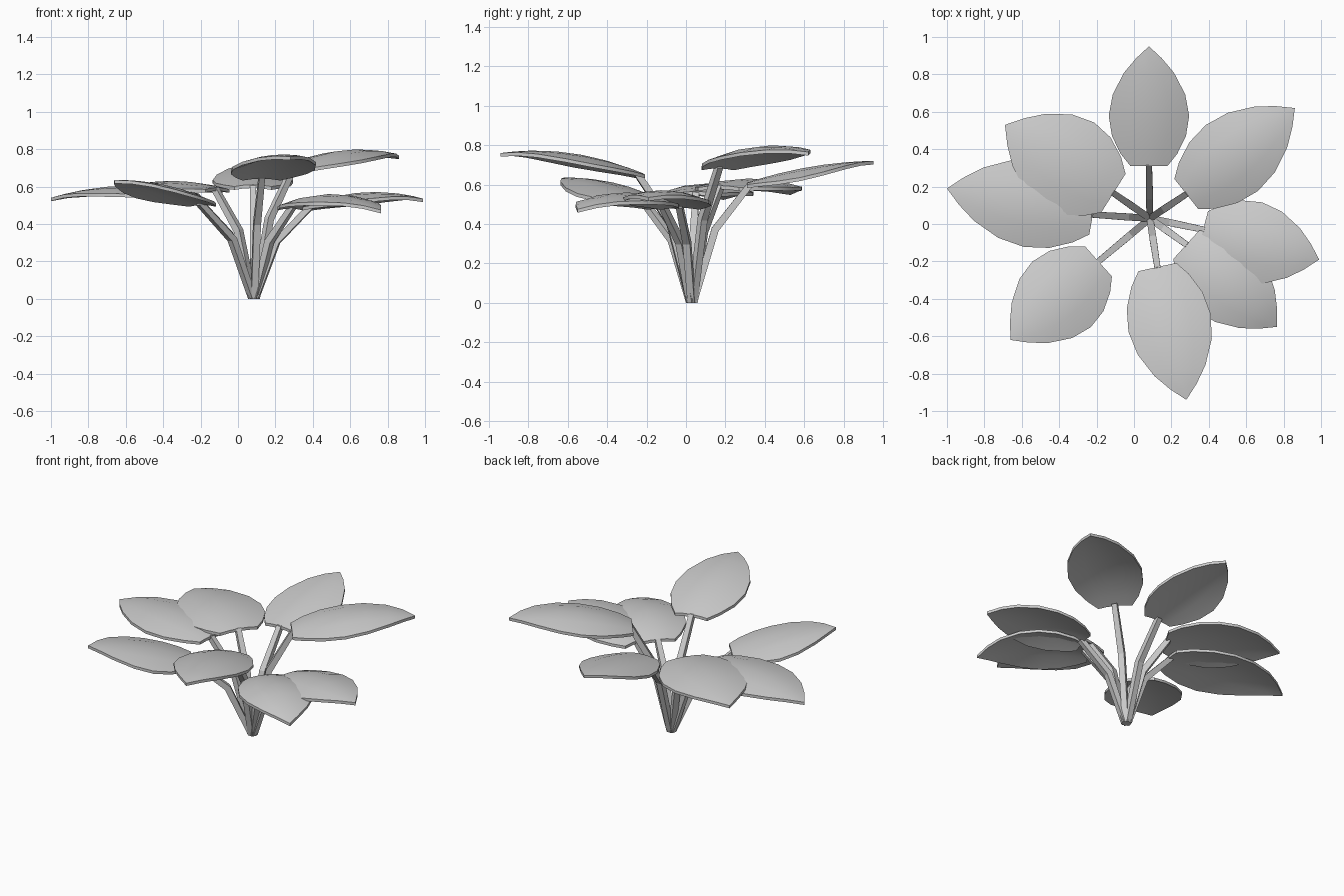
import bpy, bmesh, math
from mathutils import Vector

if "Cube" in bpy.data.objects:
    bpy.data.objects.remove(bpy.data.objects["Cube"])

grey = bpy.data.materials.new("plant grey")
grey.diffuse_color = (0.6, 0.6, 0.6, 1)
grey.use_nodes = True
grey.node_tree.nodes["Principled BSDF"].inputs["Base Color"].default_value = grey.diffuse_color

ROOT = Vector((0.085, 0.03, 0))
# outline of half a leaf: position along the midrib, relative half width
OUTLINE = [(0, .46), (.1, .7), (.25, .92), (.42, 1), (.6, .9), (.78, .62), (.9, .32), (1, 0)]
# base xy, tip xy, heights of midrib at base / middle / tip, half width
LEAVES = {
    "north": ((.08, .31), (.08, .95), (.61, .69, .72), .215),
    "northeast": ((.28, .16), (.86, .62), (.70, .795, .765), .225),
    "east": ((.37, -.03), (.99, -.19), (.50, .57, .535), .22),
    "southeast": ((.28, -.11), (.765, -.55), (.50, .56, .475), .225),
    "south": ((.125, -.23), (.28, -.94), (.66, .76, .76), .225),
    "southwest": ((-.19, -.20), (-.66, -.62), (.52, .61, .635), .235),
    "west": ((-.22, .05), (-1.0, .19), (.565, .605, .54), .235),
    "northwest": ((-.11, .165), (-.69, .53), (.595, .63, .565), .265),
}


def finish(bm, name, smooth):
    bmesh.ops.recalc_face_normals(bm, faces=bm.faces[:])
    me = bpy.data.meshes.new(name)
    bm.to_mesh(me)
    bm.free()
    me.materials.append(grey)
    ob = bpy.data.objects.new(name, me)
    bpy.context.collection.objects.link(ob)
    if smooth:
        bpy.ops.object.select_all(action='DESELECT')
        ob.select_set(True)
        bpy.context.view_layer.objects.active = ob
        bpy.ops.object.shade_smooth_by_angle(angle=math.radians(40))


# thin arched blade, drooping to its edges
def leaf(name, base, tip, zs, half):
    bm = bmesh.new()
    a, b = Vector(base), Vector(tip)
    d = (b - a).normalized()
    side = Vector((-d.y, d.x))
    rows = []
    for t, w in OUTLINE:
        z = zs[0]*(1-t)*(1-2*t) + 4*zs[1]*t*(1-t) + zs[2]*t*(2*t-1)
        row = []
        for u in (-1, -.5, 0, .5, 1):
            p = a.lerp(b, t) + side * (u * w * half)
            row.append(bm.verts.new((p.x, p.y, z - .045 * (u * w) ** 2)))
        rows.append(row)
    for r, s in zip(rows, rows[1:]):
        for i in range(4):
            bm.faces.new((r[i], r[i+1], s[i+1], s[i]))
    bmesh.ops.remove_doubles(bm, verts=bm.verts[:], dist=.0005)
    ext = bmesh.ops.extrude_face_region(bm, geom=bm.faces[:], use_keep_orig=True)
    low = [g for g in ext["geom"] if isinstance(g, bmesh.types.BMVert)]
    bmesh.ops.translate(bm, verts=low, vec=(0, 0, -.018))
    finish(bm, name, True)


# square stem with one bend
def stem(name, base, z):
    bm = bmesh.new()
    out = Vector((base[0], base[1], 0)) - ROOT
    out.z = 0
    d = out.normalized()
    side = Vector((-d.y, d.x, 0))
    top = ROOT + out * 1.06 + Vector((0, 0, z - .008))
    bend = ROOT + out * .42 + Vector((0, 0, z * .61))
    pts = [(ROOT + d * .008, .018, .15), (bend, .019, .5), (top, .016, .8)]
    rings = []
    for p, r, slope in pts:
        n = (d - Vector((0, 0, slope))).normalized()
        rings.append([bm.verts.new(p + (side * x + n * y) * r)
                      for x, y in ((-1, -1), (1, -1), (1, 1), (-1, 1))])
    for v in rings[0]:
        v.co.z = 0
    for r, s in zip(rings, rings[1:]):
        for i in range(4):
            j = (i + 1) % 4
            bm.faces.new((r[i], r[j], s[j], s[i]))
    bm.faces.new(rings[0])
    bm.faces.new(rings[-1])
    finish(bm, name, False)


for where, (base, tip, zs, half) in LEAVES.items():
    leaf("leaf_" + where, base, tip, zs, half)
    stem("stem_" + where, base, zs[0])
